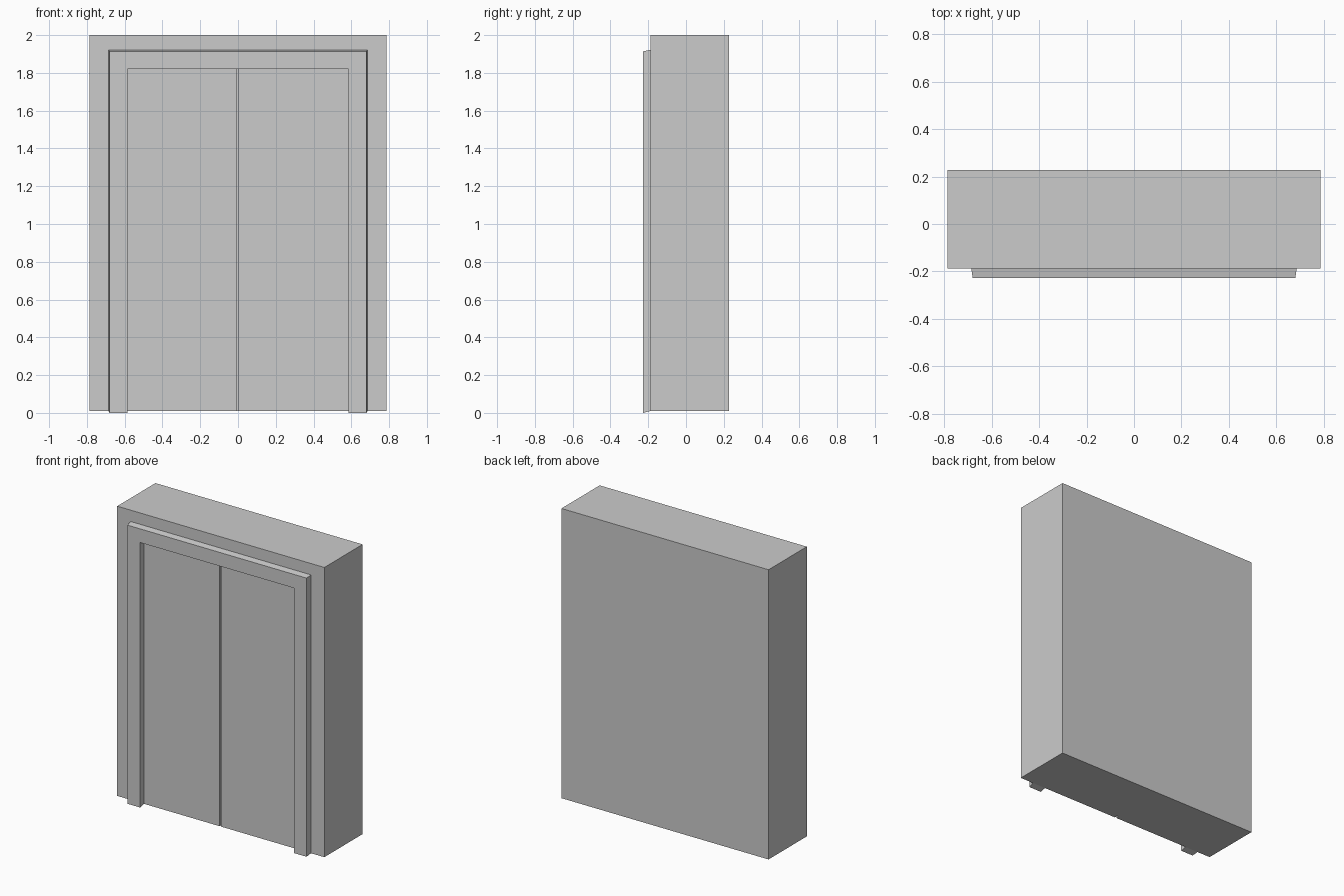
import bpy, bmesh

if "Cube" in bpy.data.objects:
    bpy.data.objects.remove(bpy.data.objects["Cube"])

FRONT, BACK, WALL_Y = -0.228, 0.228, -0.187
BASE, PANEL_Y = 0.01, -0.165


def make_object(name, bm):
    bmesh.ops.recalc_face_normals(bm, faces=bm.faces[:])
    mesh = bpy.data.meshes.new(name)
    bm.to_mesh(mesh)
    bm.free()
    obj = bpy.data.objects.new(name, mesh)
    bpy.context.collection.objects.link(obj)
    return obj


def box(name, lo, hi):
    bm = bmesh.new()
    bmesh.ops.create_cube(bm, size=1)
    for v in bm.verts:
        v.co = [(a + b) / 2 + c * (b - a) for a, b, c in zip(lo, hi, v.co)]
    return make_object(name, bm)


def loft(name, front, y0, back, y1):
    """Solid between two matching x-z outlines at two depths."""
    bm = bmesh.new()
    f = [bm.verts.new((x, y0, z)) for x, z in front]
    b = [bm.verts.new((x, y1, z)) for x, z in back]
    bm.faces.new(f)
    bm.faces.new(b[::-1])
    for i in range(len(f)):
        j = (i + 1) % len(f)
        bm.faces.new((f[i], b[i], b[j], f[j]))
    return make_object(name, bm)


def arch(outer_x, outer_z, inner_x, inner_z, foot):
    """Upside-down U outline, mirrored about x = 0."""
    half = [(inner_x, inner_z), (inner_x, foot), (outer_x, foot), (outer_x, outer_z)]
    return half + [(-x, z) for x, z in reversed(half)]


# Wall block with a shallow doorway recess
wall = box("wall_block", (-0.787, WALL_Y, BASE), (0.787, BACK, 2.0))
recess = box("doorway_cutter", (-0.62, -0.3, -0.1), (0.62, PANEL_Y, 1.86))
recess.hide_render = True
recess.hide_set(True)
cut = wall.modifiers.new("doorway", "BOOLEAN")
cut.operation = "DIFFERENCE"
cut.solver = "EXACT"
cut.object = recess

# Two sliding door panels with a narrow gap between them
box("left_door", (-0.62, WALL_Y, BASE), (-0.009, PANEL_Y, 1.86))
box("right_door", (0.003, WALL_Y, BASE), (0.62, PANEL_Y, 1.86))

# Raised door surround, flaring slightly towards the wall
loft("door_frame",
     arch(0.680, 1.914, 0.585, 1.82, 0.0), FRONT,
     arch(0.686, 1.922, 0.585, 1.82, BASE), WALL_Y)
